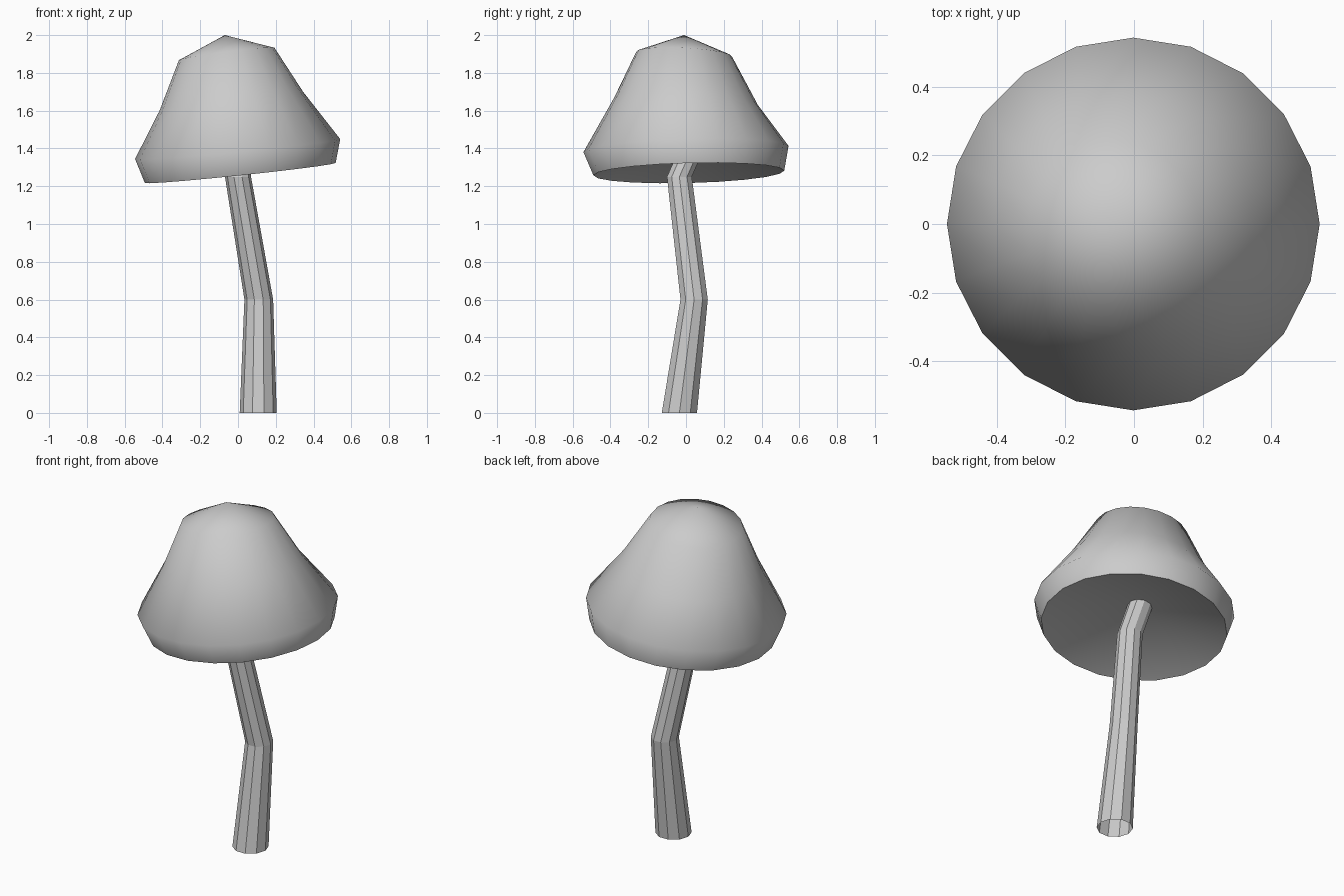
import bpy, bmesh, math

if "Cube" in bpy.data.objects:
    bpy.data.objects.remove(bpy.data.objects["Cube"])


def loft(name, rings, sides, tip=None, under=None):
    """Skin rings of (x, y, z, radius, slope_x, slope_y), optionally closing each end to a point."""
    bm = bmesh.new()
    loops = []
    for cx, cy, cz, r, sx, sy in rings:
        loop = []
        for i in range(sides):
            a = 2 * math.pi * i / sides
            dx, dy = r * math.cos(a), r * math.sin(a)
            loop.append(bm.verts.new((cx + dx, cy + dy, cz + sx * dx + sy * dy)))
        loops.append(loop)
    for low, high in zip(loops, loops[1:]):
        for i in range(sides):
            j = (i + 1) % sides
            bm.faces.new((low[i], low[j], high[j], high[i]))
    for point, loop in ((under, loops[0]), (tip, loops[-1])):
        if point:
            v = bm.verts.new(point)
            for i in range(sides):
                bm.faces.new((loop[i], loop[(i + 1) % sides], v))
    bmesh.ops.recalc_face_normals(bm, faces=bm.faces)
    mesh = bpy.data.meshes.new(name)
    bm.to_mesh(mesh)
    bm.free()
    obj = bpy.data.objects.new(name, mesh)
    bpy.context.collection.objects.link(obj)
    return obj


# Crooked ten-sided stem, flat shaded and open at the foot
loft("mushroom_stem", [
    (0.107, -0.035, 0.0, 0.098, 0, 0),
    (0.11, 0.043, 0.6, 0.076, 0, 0),
    (0.0, -0.035, 1.25, 0.069, 0, 0),
    (-0.016, 0.035, 1.41, 0.069, 0, 0),
], 10)

# Tilted bell cap with a shallow hollow underside
cap = loft("mushroom_cap", [
    (0.012, 0.015, 1.27, 0.505, 0.105, 0.025),
    (-0.002, 0.0, 1.397, 0.543, 0.097, 0.03),
    (-0.035, 0.0, 1.65, 0.38, 0.13, -0.05),
    (-0.06, -0.01, 1.9, 0.253, 0.13, -0.05),
], 20, tip=(-0.07, -0.01, 2.0), under=(-0.015, 0.03, 1.42))

# Smooth cap with a sharp rim
bpy.ops.object.select_all(action='DESELECT')
cap.select_set(True)
bpy.context.view_layer.objects.active = cap
bpy.ops.object.shade_smooth_by_angle(angle=math.radians(60))
